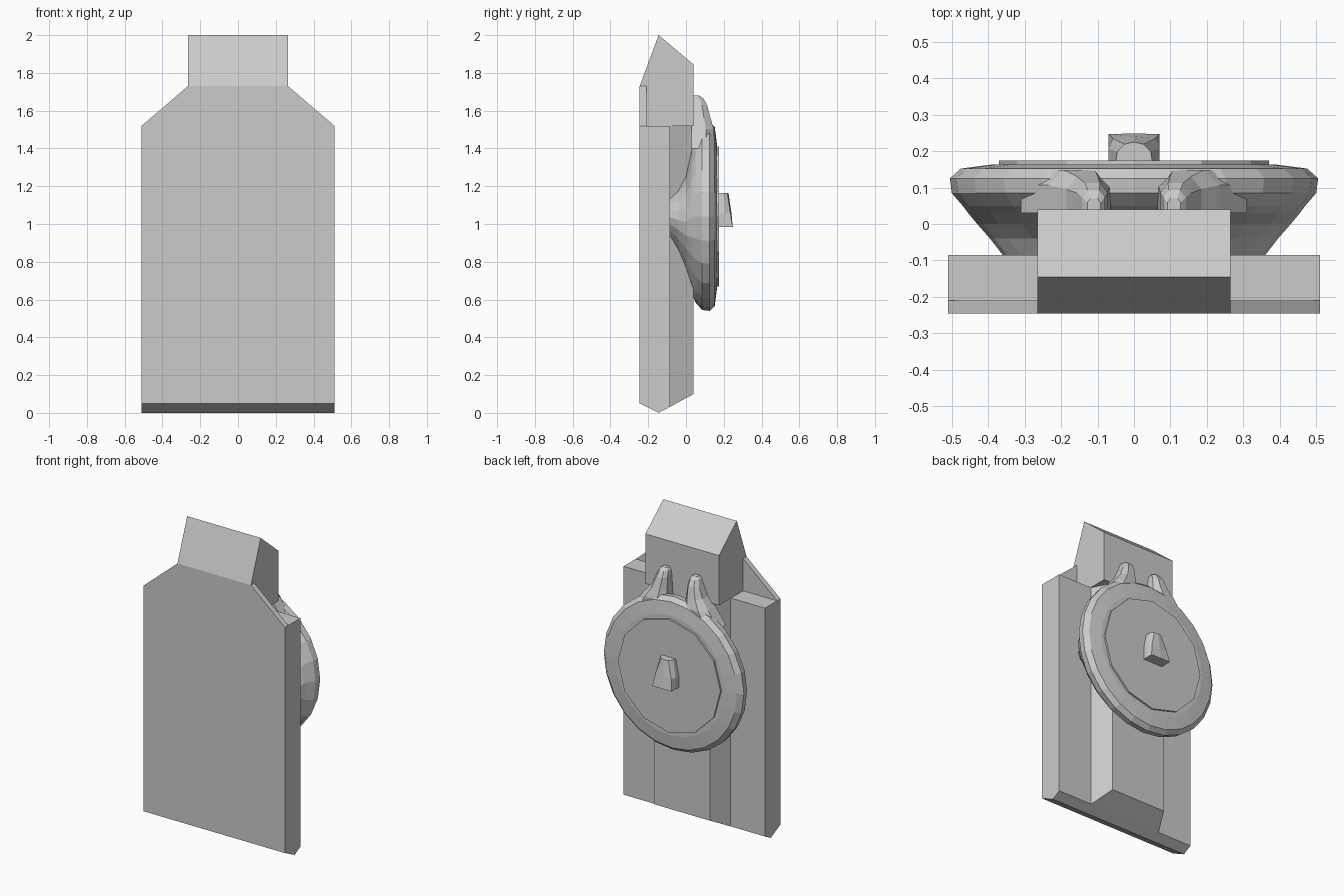
import bpy, bmesh
from math import sin, cos, pi

if "Cube" in bpy.data.objects:
    bpy.data.objects.remove(bpy.data.objects["Cube"])


def loft(name, rings, mirror=False):
    """Skin a list of equal-length point rings and cap both ends."""
    bm = bmesh.new()
    loops = [[bm.verts.new(p) for p in ring] for ring in rings]
    n = len(loops[0])
    for a, b in zip(loops, loops[1:]):
        for i in range(n):
            j = (i + 1) % n
            bm.faces.new((a[i], a[j], b[j], b[i]))
    bm.faces.new(loops[0][::-1])
    bm.faces.new(loops[-1])
    if mirror:
        copy = bmesh.ops.duplicate(bm, geom=bm.verts[:] + bm.edges[:] + bm.faces[:])
        for v in copy["geom"]:
            if isinstance(v, bmesh.types.BMVert):
                v.co.x = -v.co.x
    bmesh.ops.recalc_face_normals(bm, faces=bm.faces[:])
    mesh = bpy.data.meshes.new(name)
    bm.to_mesh(mesh)
    bm.free()
    obj = bpy.data.objects.new(name, mesh)
    bpy.context.collection.objects.link(obj)
    return obj


def side_profile(name, half_width, points):
    """Extrude a (y, z) outline across x."""
    return loft(name, [[(x, y, z) for y, z in points] for x in (-half_width, half_width)])


def oval(y, rx, rz, cz, sides):
    return [(rx * cos(2 * pi * i / sides), y, cz + rz * sin(2 * pi * i / sides))
            for i in range(sides)]


# Wide front plate with a V-shaped bottom edge
side_profile("front_plate", 0.51,
             [(-.245, .05), (-.145, 0), (-.085, .032), (-.085, 1.52), (-.245, 1.52)])

# Ridged block on top
side_profile("top_block", 0.265,
             [(-.245, 1.52), (-.245, 1.73), (-.145, 2), (.04, 1.845), (.04, 1.52)])

# Thin triangular shoulders beside the block
loft("shoulders", [[(.265, y, 1.52), (.51, y, 1.52), (.265, y, 1.73)]
                   for y in (-.245, -.21)], mirror=True)

# Back column with slanted sides
loft("back_column", [[(-w, y, z0), (w, y, z0), (w, y, 1.52), (-w, y, 1.52)]
                     for y, w, z0 in ((-.085, .262, .032), (.04, .2, .1))])

# Round body flaring from a flat oval foot to a full rim
sections = [(-.085, .36, .14, 1.035), (-.04, .395, .2, 1.02), (0, .43, .28, 1.01),
            (.03, .455, .40, 1.035), (.05, .47, .455, 1.04), (.085, .5, .495, 1.04),
            (.125, .505, .5, 1.04), (.152, .475, .475, 1.04), (.163, .39, .39, 1.04)]
loft("round_body", [oval(*s, 24) for s in sections])

# Twelve-sided face plate
loft("face_plate", [oval(y, .37, .37, 1.04, 12) for y in (.15, .174)])

# Pair of tapering lugs above the rim
lugs = [(1.40, .06, .31, .03, .15), (1.50, .065, .235, .03, .148), (1.56, .07, .185, .03, .13),
        (1.63, .073, .155, .033, .112), (1.665, .08, .142, .036, .092), (1.68, .092, .128, .04, .07)]
rings = []
for z, x0, x1, y0, y1 in lugs:
    cx, hx, cy, hy = (x0 + x1) / 2, (x1 - x0) / 2, (y0 + y1) / 2, (y1 - y0) / 2
    rings.append([(cx + sx * hx, cy + sy * hy, z) for sx, sy in
                  ((-1, -1), (1, -1), (1, .3), (.5, 1), (-.5, 1), (-1, .3))])
loft("lugs", rings, mirror=True)

# Central knob: square at the bottom, rounded and narrower at the top
base = [(-.07, .17), (-.07, .21), (-.07, .247), (0, .248), (.07, .247), (.07, .21), (.07, .17)]
top = [(-.05, .17), (-.046, .198), (-.026, .219), (0, .225), (.026, .219), (.046, .198), (.05, .17)]
middle = [(-.07, .17), (-.07, .208), (-.058, .235), (0, .24), (.058, .235), (.07, .208), (.07, .17)]
loft("knob", [[(x, y, z) for x, y in ring]
              for z, ring in ((.985, base), (1.06, middle), (1.165, top))])
